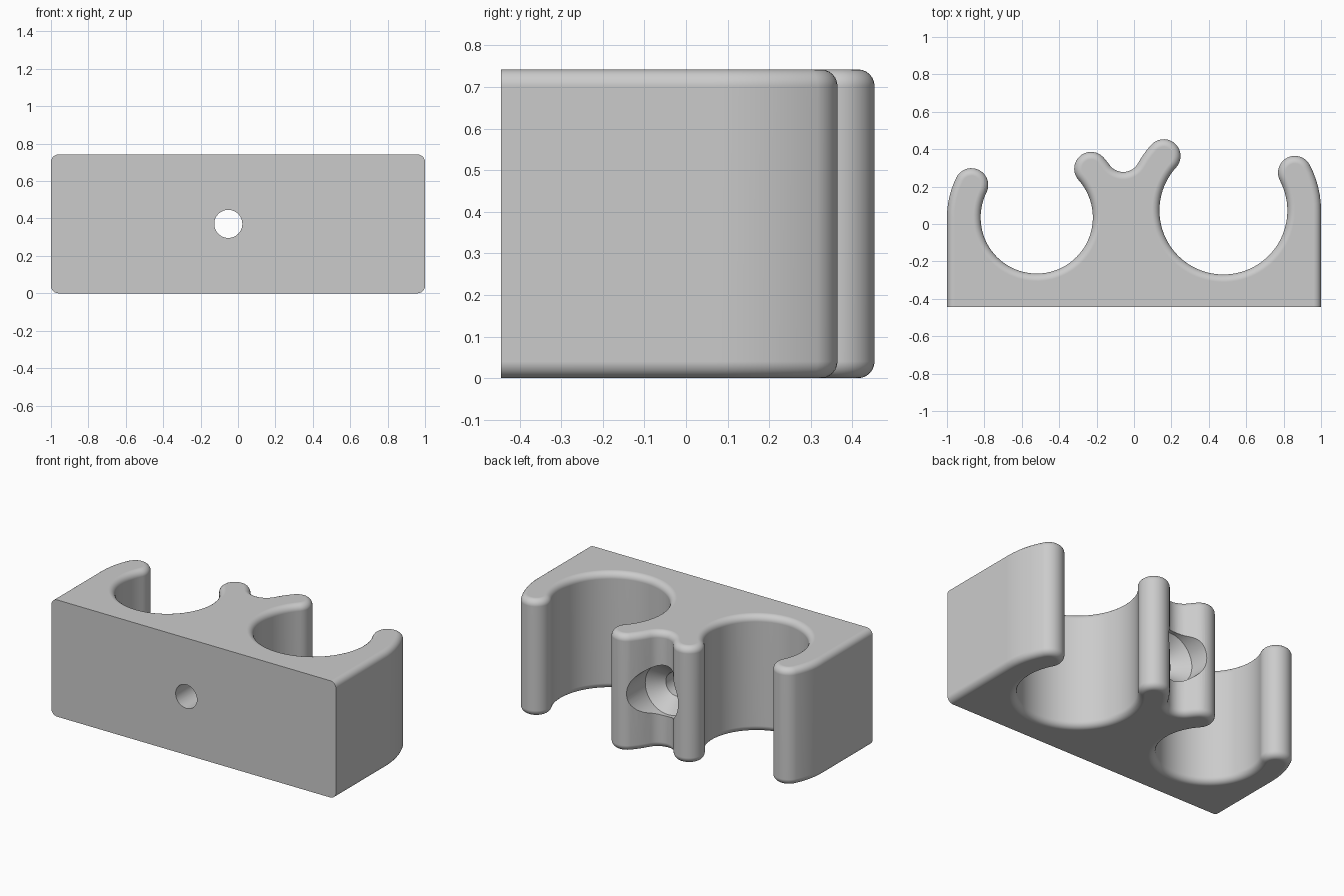
import bpy
import bmesh
from math import sin, cos, pi, radians, ceil, atan2, degrees, hypot, sqrt
from mathutils import Vector

HEIGHT, FRONT, FILLET = 0.742, -0.445, 0.04
TIP = 0.09          # radius of each rounded jaw tip (half the wall thickness)
VALLEY = 0.09       # radius of the fillet between the two inner jaws

cube = bpy.data.objects.get("Cube")
if cube:
    bpy.data.objects.remove(cube, do_unlink=True)

# Material
grey = bpy.data.materials.new("light grey plastic")
grey.use_nodes = True
colour = (0.6, 0.6, 0.6, 1)
grey.diffuse_color = colour
grey.node_tree.nodes["Principled BSDF"].inputs["Base Color"].default_value = colour


def make_object(name, bm):
    bmesh.ops.recalc_face_normals(bm, faces=bm.faces)
    mesh = bpy.data.meshes.new(name)
    bm.to_mesh(mesh)
    bm.free()
    mesh.materials.append(grey)
    obj = bpy.data.objects.new(name, mesh)
    bpy.context.collection.objects.link(obj)
    return obj


def polar(centre, radius, angle):
    a = radians(angle)
    return centre + radius * Vector((cos(a), sin(a)))


# Outline as (point, outward normal) pairs, built from tangent arcs
outline = []


def arc(centre, radius, start, end, side=1, step=5):
    n = max(2, ceil(abs(end - start) / step))
    for i in range(n + 1):
        a = start + (end - start) * i / n
        p = polar(centre, radius, a)
        if outline and (outline[-1][0] - p).length < 0.001:
            continue
        outline.append((p, polar(Vector((0, 0)), side, a)))


def socket(centre, radius, first, last, outer_start, outer_end):
    """One round socket with its two jaws, from right jaw to left jaw."""
    outer = radius + 2 * TIP
    arc(centre, outer, outer_start, first)
    arc(polar(centre, radius + TIP, first), TIP, first, first + 180, step=10)
    arc(centre, radius, first, last - 360, side=-1, step=4)
    arc(polar(centre, radius + TIP, last), TIP, last - 180, last, step=10)
    arc(centre, outer, last, outer_end)


# Sockets: small one at -x, larger one at +x
small, small_r = Vector((-0.52, 0.035)), 0.30
large, large_r = Vector((0.478, 0.072)), 0.342

# Centre of the valley circle that touches both sockets' outer walls
r1, r2 = small_r + 2 * TIP + VALLEY, large_r + 2 * TIP + VALLEY
gap = large - small
d = gap.length
along = (r1 * r1 - r2 * r2 + d * d) / (2 * d)
across = sqrt(r1 * r1 - along * along)
valley = small + gap / d * along + Vector((-gap.y, gap.x)) / d * across
to_small = degrees(atan2(valley.y - small.y, valley.x - small.x))
to_large = degrees(atan2(valley.y - large.y, valley.x - large.x))

outline.append((Vector((1, FRONT)), Vector((1, 0))))
socket(large, large_r, 27.9, 137.6, 0, to_large)
arc(valley, VALLEY, to_large - 180, to_small - 180, side=-1, step=8)
socket(small, small_r, 41.9, 153.6, to_small, 180)
outline.append((Vector((-1, FRONT)), Vector((-1, 0))))

# Clip body: stack of inset outlines gives the rounded top and bottom rims
SEGMENTS = 6
levels = []
for i in range(SEGMENTS + 1):
    a = pi / 2 * i / SEGMENTS
    levels.append((FILLET * (1 - sin(a)), FILLET * (1 - cos(a))))
levels += [(inset, HEIGHT - z) for inset, z in reversed(levels)]

bm = bmesh.new()
rings = []
for inset, z in levels:
    ring = []
    for p, n in outline:
        q = p - n * inset
        ring.append(bm.verts.new((q.x, q.y, z)))
    rings.append(ring)
for low, high in zip(rings, rings[1:]):
    for i in range(len(low) - 1):
        bm.faces.new((low[i], low[i + 1], high[i + 1], high[i]))
bm.faces.new(rings[0])
bm.faces.new(rings[-1])
bm.faces.new([r[0] for r in rings] + [r[-1] for r in reversed(rings)])
body = make_object("double_pipe_clip", bm)

# Screw hole cutter: bore, conical seat and wide head recess
bm = bmesh.new()
SIDES = 64
rings = []
for y, r in ((-0.6, 0.075), (0.17, 0.075), (0.255, 0.16), (0.6, 0.165)):
    rings.append([bm.verts.new((-0.052 + r * cos(2 * pi * i / SIDES), y,
                                HEIGHT / 2 + r * sin(2 * pi * i / SIDES)))
                  for i in range(SIDES)])
for a, b in zip(rings, rings[1:]):
    for i in range(SIDES):
        j = (i + 1) % SIDES
        bm.faces.new((a[i], a[j], b[j], b[i]))
bm.faces.new(rings[0])
bm.faces.new(rings[-1])
cutter = make_object("screw_hole_cutter", bm)
cutter.hide_render = True

# Cut the hole, then smooth the curved faces
bpy.ops.object.select_all(action='DESELECT')
body.select_set(True)
bpy.context.view_layer.objects.active = body
cut = body.modifiers.new("screw_hole", 'BOOLEAN')
cut.operation = 'DIFFERENCE'
cut.solver = 'EXACT'
cut.object = cutter
bpy.ops.object.modifier_apply(modifier=cut.name)
bpy.data.objects.remove(cutter, do_unlink=True)
bpy.ops.object.shade_smooth_by_angle(angle=radians(30))
weighted = body.modifiers.new("even_shading", 'WEIGHTED_NORMAL')
weighted.keep_sharp = True
